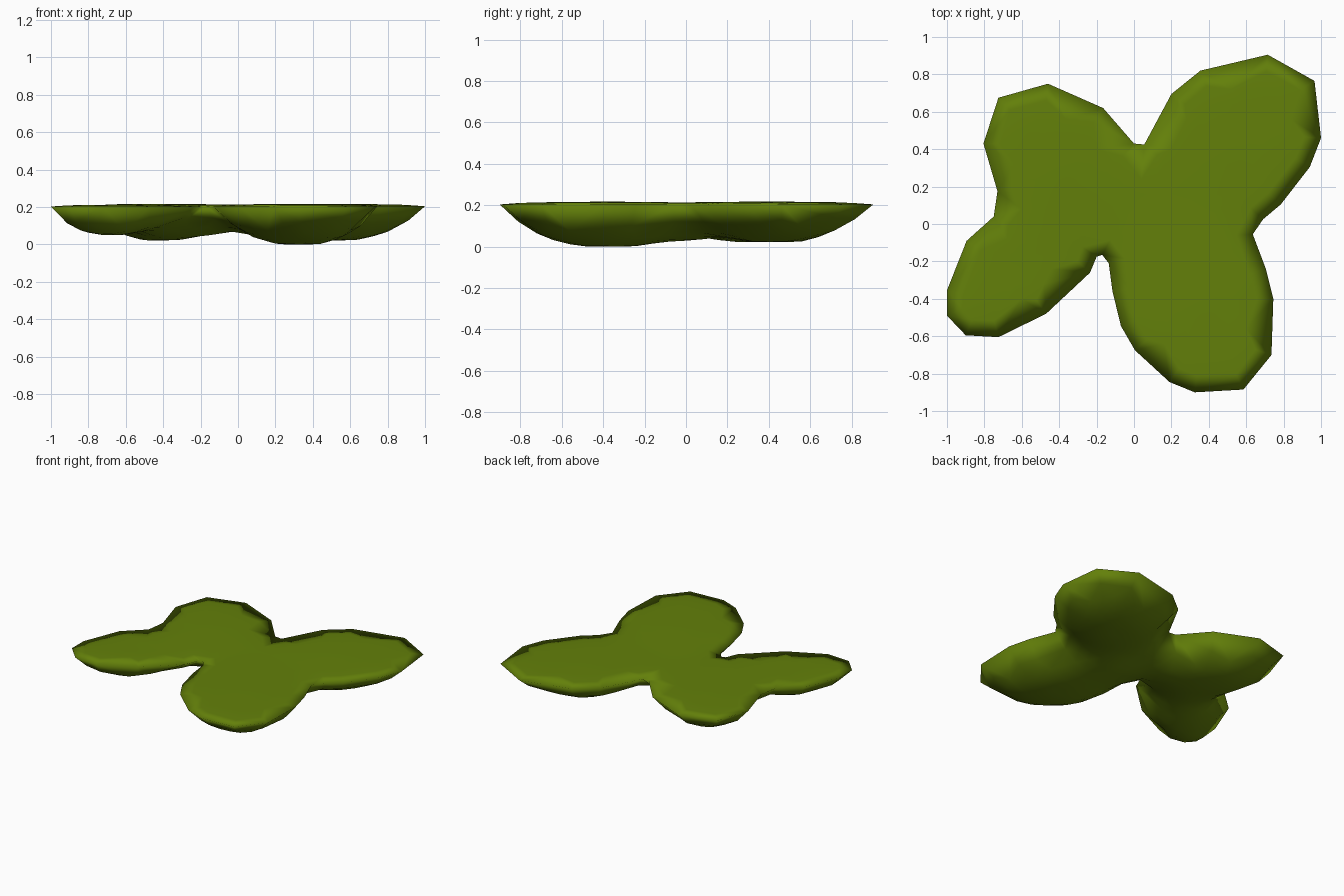
import bpy, bmesh, math
from mathutils import Vector
from mathutils.geometry import delaunay_2d_cdt, intersect_point_line

if "Cube" in bpy.data.objects:
    bpy.data.objects.remove(bpy.data.objects["Cube"])

# Rim of the four-lobed leaf, counter-clockwise from above
RIM = [Vector(p) for p in [
    (1, .46), (.965, .765), (.715, .905), (.355, .82), (.2, .695), (.055, .425),
    (0, .43), (-.165, .62), (-.46, .75), (-.725, .675), (-.805, .43), (-.73, .175),
    (-.75, .04), (-.895, -.09), (-1, -.355), (-1, -.49), (-.9, -.595), (-.725, -.605),
    (-.47, -.48), (-.235, -.26), (-.2, -.175), (-.17, -.165), (-.135, -.21),
    (-.115, -.36), (-.07, -.545), (.005, -.675), (.19, -.845), (.325, -.9),
    (.585, -.885), (.735, -.7), (.745, -.4), (.705, -.24), (.635, -.055),
    (.69, .025), (.785, .105), (.94, .305)]]
N = len(RIM)
# Lobe centres (x, y) and depths below the rim
LOBES = [((.33, -.38), .2), ((.5, .44), .178), ((-.42, .34), .178), ((-.68, -.32), .15)]
# Bulge profile: share of the way from rim to lobe centre -> share of depth
PROFILE = [(0, 0), (.22, .52), (.45, .82), (.7, .98), (.8, 1), (1, 1)]


def rim_distance(p):
    best = 9
    for i in range(N):
        a, b = RIM[i], RIM[(i + 1) % N]
        q, t = intersect_point_line(p, a, b)
        q = a.lerp(b, min(1, max(0, t)))
        best = min(best, (p - q.to_2d()).length)
    return best


def inside(p):
    hit = False
    for i in range(N):
        a, b = RIM[i - 1], RIM[i]
        if (a.y > p.y) != (b.y > p.y) and p.x < a.x + (p.y - a.y) * (b.x - a.x) / (b.y - a.y):
            hit = not hit
    return hit


def profile(h):
    for (h0, v0), (h1, v1) in zip(PROFILE, PROFILE[1:]):
        if h <= h1:
            return v0 + (v1 - v0) * (h - h0) / (h1 - h0)
    return 1


def under_z(p, d):
    return .2 - max(depth * profile(d / (d + (p - Vector(c)).length + 1e-6)) for c, depth in LOBES)


def top_z(p, d):
    near = min((p - Vector(c)).length for c, _ in LOBES[:3])
    return .203 + .008 * min(1, d / .12) + .007 * max(0, 1 - near / .6)


# Inset ring following the rim, then a coarse staggered grid
points = list(RIM)
for i in range(N):
    t = (RIM[(i + 1) % N] - RIM[i - 1]).normalized()
    p = RIM[i] + Vector((-t.y, t.x)) * .09
    if inside(p) and rim_distance(p) > .05:
        points.append(p)
for j in range(-10, 11):
    for i in range(-11, 12):
        p = Vector(((i + .5 * (j % 2)) * .08, j * .08))
        if inside(p) and rim_distance(p) > .12:
            points.append(p)
flat, _, tris, *_ = delaunay_2d_cdt(points, [(i, (i + 1) % N) for i in range(N)], [], 1, 1e-5)

# Nearly flat top skin and bulging underside sharing one rim
bm = bmesh.new()
top, bottom = [], []
for p in flat:
    p = Vector(p)
    d = rim_distance(p)
    v = bm.verts.new((p.x, p.y, top_z(p, d)))
    top.append(v)
    bottom.append(v if d < 1e-4 else bm.verts.new((p.x, p.y, under_z(p, d))))
for f in tris:
    bm.faces.new([top[i] for i in f])
    bm.faces.new([bottom[i] for i in reversed(f)])
bmesh.ops.recalc_face_normals(bm, faces=bm.faces)
for f in bm.faces:
    f.smooth = True
mesh = bpy.data.meshes.new("leaf_pad")
bm.to_mesh(mesh)
bm.free()

green = bpy.data.materials.new("leaf_green")
green.diffuse_color = (.125, .215, .003, 1)
green.use_nodes = True
green.node_tree.nodes["Principled BSDF"].inputs["Base Color"].default_value = green.diffuse_color
mesh.materials.append(green)
leaf = bpy.data.objects.new("leaf_pad", mesh)
bpy.context.collection.objects.link(leaf)
